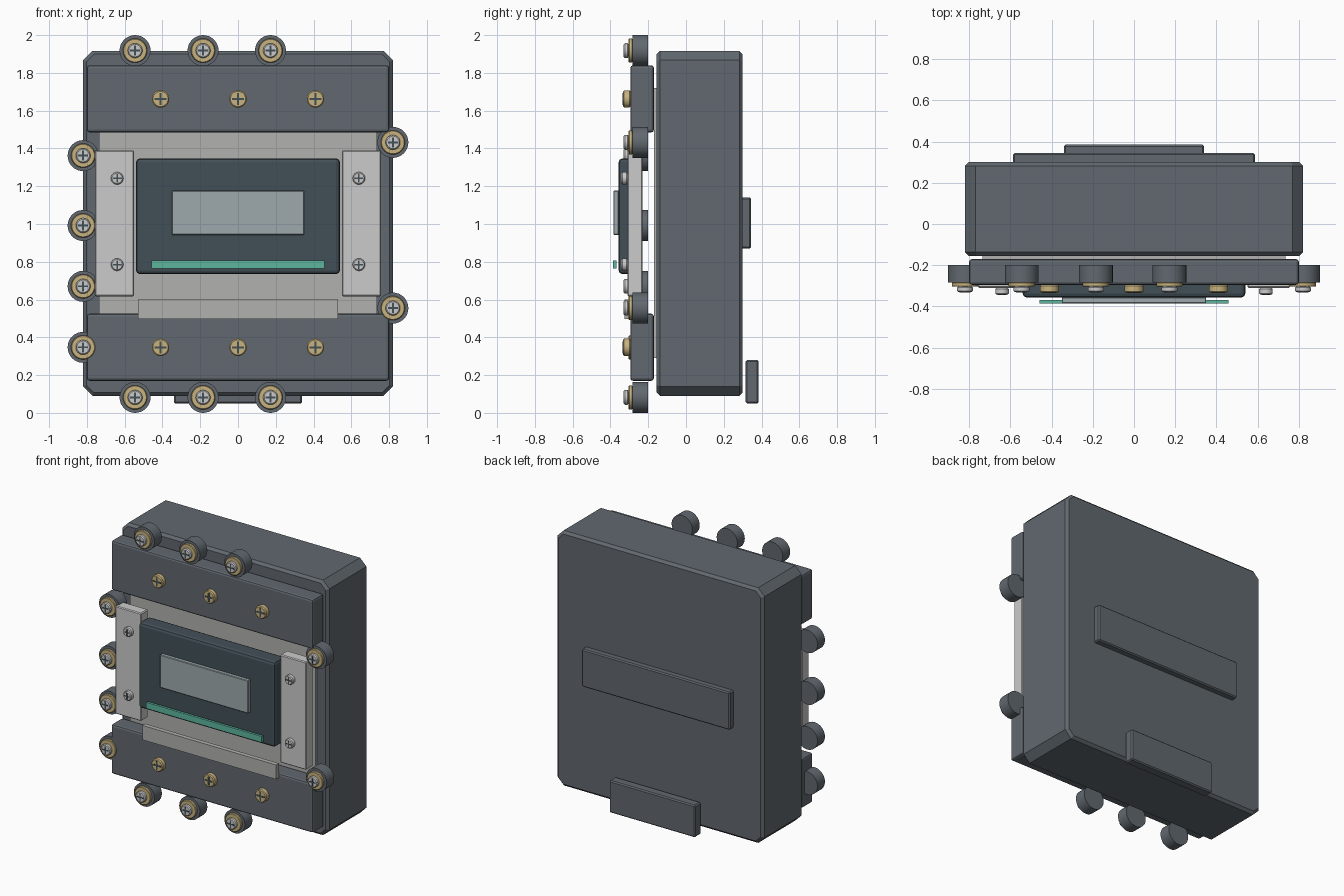
import bpy, bmesh, math
from mathutils import Matrix

if "Cube" in bpy.data.objects:
    bpy.data.objects.remove(bpy.data.objects["Cube"])


def material(name, r, g, b):
    m = bpy.data.materials.new(name)
    m.diffuse_color = (r, g, b, 1)
    m.use_nodes = True
    m.node_tree.nodes["Principled BSDF"].inputs["Base Color"].default_value = m.diffuse_color
    return m


SLATE = material("slate", 0.12, 0.14, 0.16)
DARK = material("dark_slate", 0.055, 0.08, 0.095)
PLATE = material("plate_grey", 0.44, 0.44, 0.43)
LIGHT = material("light_grey", 0.6, 0.6, 0.61)
GLASS = material("screen_grey", 0.34, 0.40, 0.42)
BRASS = material("brass", 0.58, 0.45, 0.21)
GREEN = material("green", 0.11, 0.47, 0.34)


def finish(name, bm, mat, bevel=0, segments=1):
    bmesh.ops.recalc_face_normals(bm, faces=bm.faces)
    me = bpy.data.meshes.new(name)
    bm.to_mesh(me)
    bm.free()
    ob = bpy.data.objects.new(name, me)
    bpy.context.collection.objects.link(ob)
    me.materials.append(mat)
    if bevel:
        mod = ob.modifiers.new("bevel", 'BEVEL')
        mod.width = bevel
        mod.segments = segments
        mod.limit_method = 'ANGLE'
        mod.angle_limit = math.radians(50)
    return ob


def box(name, xs, ys, zs, mat, bevel=0, segments=1):
    bm = bmesh.new()
    bmesh.ops.create_cube(bm, size=1)
    for v in bm.verts:
        for i, (a, b) in enumerate((xs, ys, zs)):
            v.co[i] = a + (v.co[i] + 0.5) * (b - a)
    return finish(name, bm, mat, bevel, segments)


def disc(name, x, z, r, ys, mat, bevel=0):
    bm = bmesh.new()
    m = Matrix.Translation((x, sum(ys) / 2, z)) @ Matrix.Rotation(math.pi / 2, 4, 'X')
    bmesh.ops.create_cone(bm, cap_ends=True, segments=32, radius1=r, radius2=r,
                          depth=ys[1] - ys[0], matrix=m)
    ob = finish(name, bm, mat, bevel)
    bpy.context.view_layer.objects.active = ob
    ob.select_set(True)
    bpy.ops.object.shade_smooth_by_angle(angle=math.radians(30))
    ob.select_set(False)


def screw(name, x, z, r, ys, mat):
    disc(name + "_head", x, z, r, ys, mat, 0.006)
    a, b, y = r * 0.68, r * 0.12, (ys[0] - 0.002, ys[0] + 0.004)
    box(name + "_slot_h", (x - a, x + a), y, (z - b, z + b), DARK)
    box(name + "_slot_v", (x - b, x + b), y, (z - a, z + a), DARK)


# Housing: corner-cut outline extruded in depth, with softened front and back rims
bm = bmesh.new()
X, Z0, Z1, c = 0.82, 0.09, 1.917, 0.05
outline = [(-X + c, Z0), (X - c, Z0), (X, Z0 + c), (X, Z1 - c),
           (X - c, Z1), (-X + c, Z1), (-X, Z1 - c), (-X, Z0 + c)]
f = bm.faces.new([bm.verts.new((x, -0.155, z)) for x, z in outline])
ext = bmesh.ops.extrude_face_region(bm, geom=[f])
for v in ext["geom"]:
    if isinstance(v, bmesh.types.BMVert):
        v.co.y = 0.30
finish("housing", bm, SLATE, 0.018)

# Rear mounting rail and clip
box("rear_rail", (-0.587, 0.587), (0.29, 0.345), (0.87, 1.14), SLATE, 0.008)
box("rear_clip", (-0.34, 0.34), (0.315, 0.385), (0.05, 0.28), SLATE, 0.008)

# Front base plate and terminal covers
box("base_plate", (-0.735, 0.735), (-0.17, -0.15), (0.29, 1.72), PLATE)
for name, z0, z1 in (("top", 1.485, 1.84), ("bottom", 0.17, 0.525)):
    box(name + "_cover", (-0.80, 0.80), (-0.295, -0.17), (z0, z1), SLATE, 0.014, 2)
for name, z in (("top", 1.662), ("bottom", 0.347)):
    for i in range(3):
        screw(f"{name}_cover_screw_{i}", (i - 1) * 0.41, z, 0.046, (-0.333, -0.294), BRASS)

# Side plates with their screws
for name, s in (("left", -1), ("right", 1)):
    box(name + "_plate", sorted((s * 0.55, s * 0.757)), (-0.31, -0.23), (0.617, 1.39), LIGHT, 0.006)
    for i, z in enumerate((0.785, 1.242)):
        screw(f"{name}_plate_screw_{i}", s * 0.64, z, 0.033, (-0.343, -0.309), LIGHT)

# Central panel, screen, indicator bar and blank name strip
box("display_panel", (-0.54, 0.54), (-0.357, -0.235), (0.735, 1.347), DARK, 0.02, 2)
box("screen", (-0.35, 0.35), (-0.385, -0.355), (0.942, 1.177), GLASS, 0.004)
box("indicator_bar", (-0.458, 0.458), (-0.386, -0.368), (0.764, 0.808), GREEN)
box("name_strip", (-0.53, 0.53), (-0.325, -0.293), (0.497, 0.60), PLATE)

# Terminals around the rim
spots = [(x, z) for z in (1.918, 0.082) for x in (-0.545, -0.185, 0.172)]
spots += [(-0.82, z) for z in (1.362, 0.992, 0.67, 0.347)]
spots += [(0.82, z) for z in (1.432, 0.555)]
for i, (x, z) in enumerate(spots):
    disc(f"terminal_{i}_boss", x, z, 0.082, (-0.284, -0.20), SLATE)
    disc(f"terminal_{i}_washer", x, z, 0.064, (-0.304, -0.283), BRASS, 0.004)
    screw(f"terminal_{i}_screw", x, z, 0.039, (-0.33, -0.303), LIGHT)
